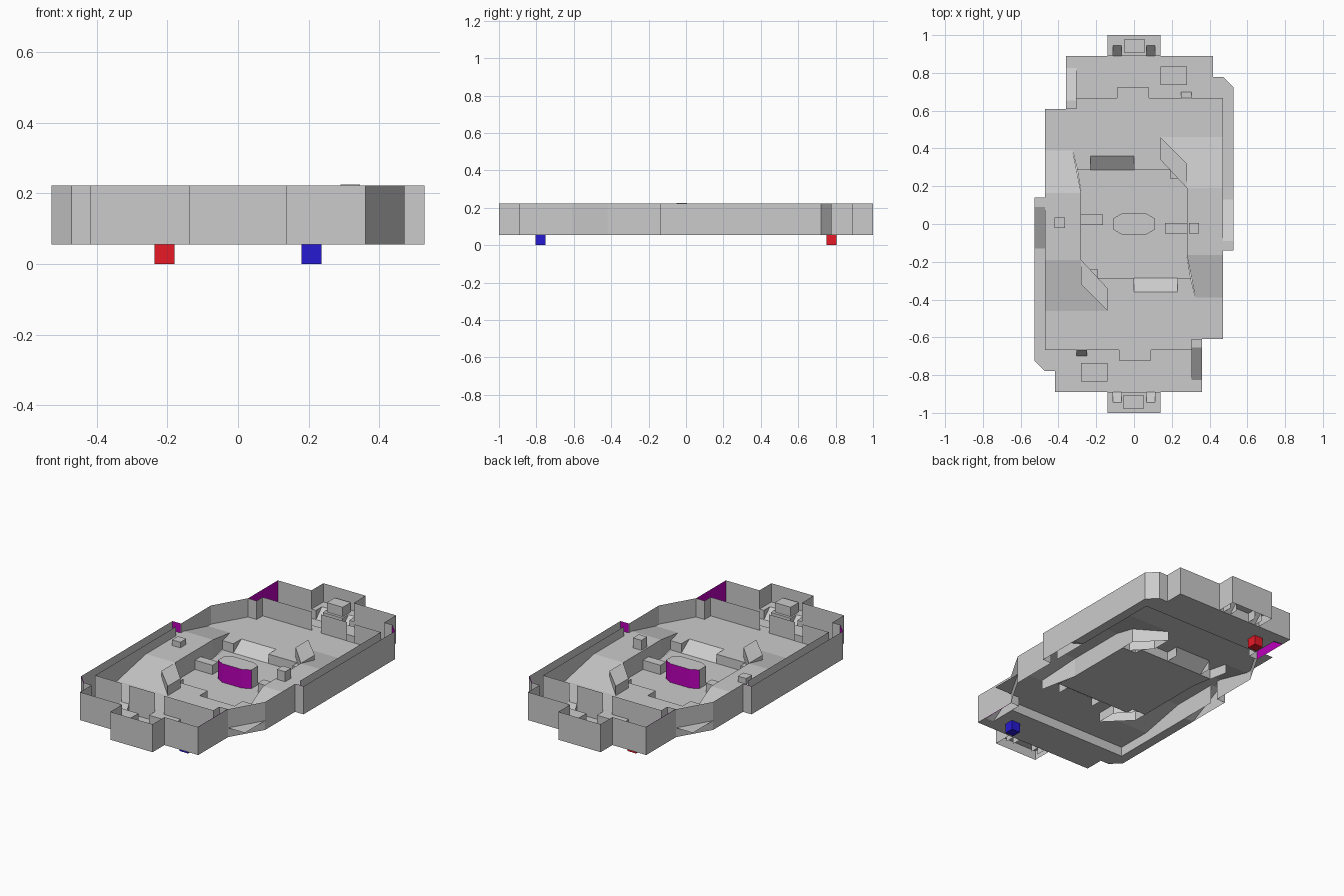
import bpy

if "Cube" in bpy.data.objects:
    bpy.data.objects.remove(bpy.data.objects["Cube"])

BASE, STEP, DECK, TOP = 0.056, 0.111, 0.167, 0.222


def material(name, rgb):
    m = bpy.data.materials.new(name)
    m.diffuse_color = (*rgb, 1)
    m.use_nodes = True
    m.node_tree.nodes["Principled BSDF"].inputs["Base Color"].default_value = m.diffuse_color
    return m


PURPLE = material("purple", (0.5, 0.0, 0.5))
RED = material("red", (0.8, 0.01, 0.02))
BLUE = material("blue", (0.02, 0.01, 0.65))


def mesh(name, verts, faces, mat=None):
    me = bpy.data.meshes.new(name)
    me.from_pydata(verts, [], faces)
    me.update()
    ob = bpy.data.objects.new(name, me)
    bpy.context.collection.objects.link(ob)
    if mat:
        me.materials.append(mat)
    return ob


def spin(pts, s):
    return [(s * x, s * y) for x, y in pts]


def slab(name, pts, z, skirt="all", base=BASE):
    """Hollow floor piece: top face plus drop faces on the chosen edges."""
    n = len(pts)
    zs = z if isinstance(z, (list, tuple)) else [z] * n
    verts = [(x, y, h) for (x, y), h in zip(pts, zs)] + [(x, y, base) for x, y in pts]
    area = sum(pts[i][0] * pts[(i + 1) % n][1] - pts[(i + 1) % n][0] * pts[i][1] for i in range(n))
    faces = [list(range(n)) if area > 0 else list(range(n))[::-1]]
    for i in (range(n) if skirt == "all" else skirt):
        j = (i + 1) % n
        quad = [i, i + n, j + n, j]
        if zs[i] - base < 1e-4 and zs[j] - base < 1e-4:
            continue
        if zs[i] - base < 1e-4:
            quad = [i, j + n, j]
        elif zs[j] - base < 1e-4:
            quad = [i, i + n, j]
        faces.append(quad if area > 0 else quad[::-1])
    return mesh(name, verts, faces)


def rect(x0, x1, y0, y1):
    return [(x0, y0), (x1, y0), (x1, y1), (x0, y1)]


def wall(name, pts, z0=BASE, z1=TOP, mat=None):
    """Upright sheet that follows a path."""
    n = len(pts)
    verts = [(x, y, z0) for x, y in pts] + [(x, y, z1) for x, y in pts]
    return mesh(name, verts, [(i, i + 1, i + 1 + n, i + n) for i in range(n - 1)], mat)


# Lower court floor, shared by both halves
half = [(-.30, .285), (.19, .285), (.19, .24), (.28, .24), (.28, -.165)]
slab("lower_court", half + spin(half, -1), BASE, [])

# Central octagonal cover with purple long sides
octo = [(-.11, -.03), (-.065, -.055), (.065, -.055), (.11, -.03)]
slab("centre_cover", octo + spin(octo, -1), DECK, [3, 7])

for s, side in ((1, "north"), (-1, "south")):
    def S(name, pts, z, skirt="all", base=BASE):
        return slab(f"{side}_{name}", spin(pts, s), z, skirt, base)

    def W(name, pts, z0=BASE, z1=TOP, mat=None):
        return wall(f"{side}_{name}", spin(pts, s), z0, z1, mat)

    W("cover_panel", octo, BASE, DECK, PURPLE)

    # Outer perimeter wall
    W("outer_wall", [(-.528, .139), (-.472, .139), (-.472, .42), (-.361, .61), (-.361, .889),
                     (-.139, .889), (-.139, 1), (.139, 1), (.139, .889), (.417, .889),
                     (.417, .778), (.472, .778), (.528, .722), (.528, -.139)])

    # Upper court floor and its ramps
    S("upper_court", [(-.472, .39), (-.325, .39), (-.30, .285), (-.23, .285), (-.23, .36),
                      (0, .36), (0, .285), (.19, .285), (.19, .24), (.28, .24), (.28, .32),
                      (.14, .46), (.472, .46), (.472, .667), (-.305, .667), (-.305, .61),
                      (-.472, .61)], STEP, [2, 3, 5, 6, 7, 8, 13])
    S("court_ramp", rect(-.23, 0, .285, .36), [BASE, BASE, STEP, STEP], [])
    S("deck_ramp_narrow", [(-.472, .165), (-.28, .165), (-.325, .39), (-.472, .39)],
      [DECK, DECK, STEP, STEP], [1])
    S("deck_ramp_wide", [(.472, .19), (.28, .19), (.28, .32), (.14, .46), (.472, .46)],
      [DECK, DECK, .138, STEP, STEP], [])

    # Side deck, step crate and slanted barrier
    S("side_deck", rect(.28, .472, -.165, .19), DECK, [3])
    S("deck_step", rect(.165, .28, -.05, .005), STEP, [0, 2, 3])
    S("slanted_barrier", [(.28, .19), (.28, .32), (.14, .46), (.14, .34)], DECK)

    # Side passage behind the inner wall
    W("passage_wall", [(.472, -.09), (.472, .667)])
    S("passage_landing", rect(.472, .528, -.139, -.09), DECK, [])
    S("passage_ramp", rect(.472, .528, -.09, .13), [DECK, DECK, BASE, BASE], [])
    S("passage_floor", [(.472, .13), (.528, .13), (.528, .722), (.472, .778)], BASE, [])
    W("passage_end_panel", [(.474, -.136), (.526, -.136)], DECK, TOP, PURPLE)
    W("passage_corner_panel", [(.470, .775), (.525, .720)], BASE, TOP, PURPLE)

    # Base room: floor, divider wall, ramps and crates
    S("base_floor", [(-.305, .667), (.472, .667), (.472, .778), (.417, .778), (.417, .889),
                     (-.361, .889), (-.361, .825), (-.305, .825)], BASE, [])
    for k, (a, b) in enumerate(((-.305, .02), (.08, .25), (.30, .472))):
        W(f"divider_wall_{k}", [(a, .667), (b, .667)])
    S("door_ramp", rect(.25, .305, .667, .70), [STEP, STEP, BASE, BASE], [1, 3])
    S("door_landing", rect(-.09, .08, .667, .722), STEP, [1, 2, 3])
    S("base_crate", rect(.14, .28, .735, .835), STEP)
    S("corner_landing", rect(-.361, -.305, .61, .655), DECK, [])
    S("corner_ramp", rect(-.361, -.305, .655, .825), [DECK, DECK, BASE, BASE], [1])
    W("corner_wall", [(-.361, .61), (-.305, .61), (-.305, .667)])
    W("corner_panel", [(-.358, .613), (-.358, .886)], BASE, TOP, PURPLE)

    # End alcove with two small ramps and a block
    S("alcove_floor", [(-.139, .889), (-.11, .889), (-.11, .945), (-.065, .945), (-.065, .889),
                       (.065, .889), (.065, .945), (.11, .945), (.11, .889), (.139, .889),
                       (.139, 1), (-.139, 1)], STEP, [0, 1, 3, 4, 5, 7, 8])
    for k, x in enumerate((-.11, .065)):
        S(f"alcove_ramp_{k}", rect(x, x + .045, .889, .945), [BASE, BASE, STEP, STEP], [])
    S("alcove_block", rect(-.05, .055, .905, .98), DECK, "all", STEP)

# Deck crates of two heights
slab("tall_deck_crate", rect(.29, .345, -.05, .005), .226, "all", DECK)
slab("low_deck_crate", rect(-.42, -.365, -.02, .035), .20, "all", DECK)

# Team marker cubes under the base rooms
for name, x, y, mat in (("red_marker", -.208, .778, RED), ("blue_marker", .208, -.778, BLUE)):
    bpy.ops.mesh.primitive_cube_add(size=.0556, location=(x, y, .0278))
    ob = bpy.context.object
    ob.name = name
    ob.data.materials.append(mat)
